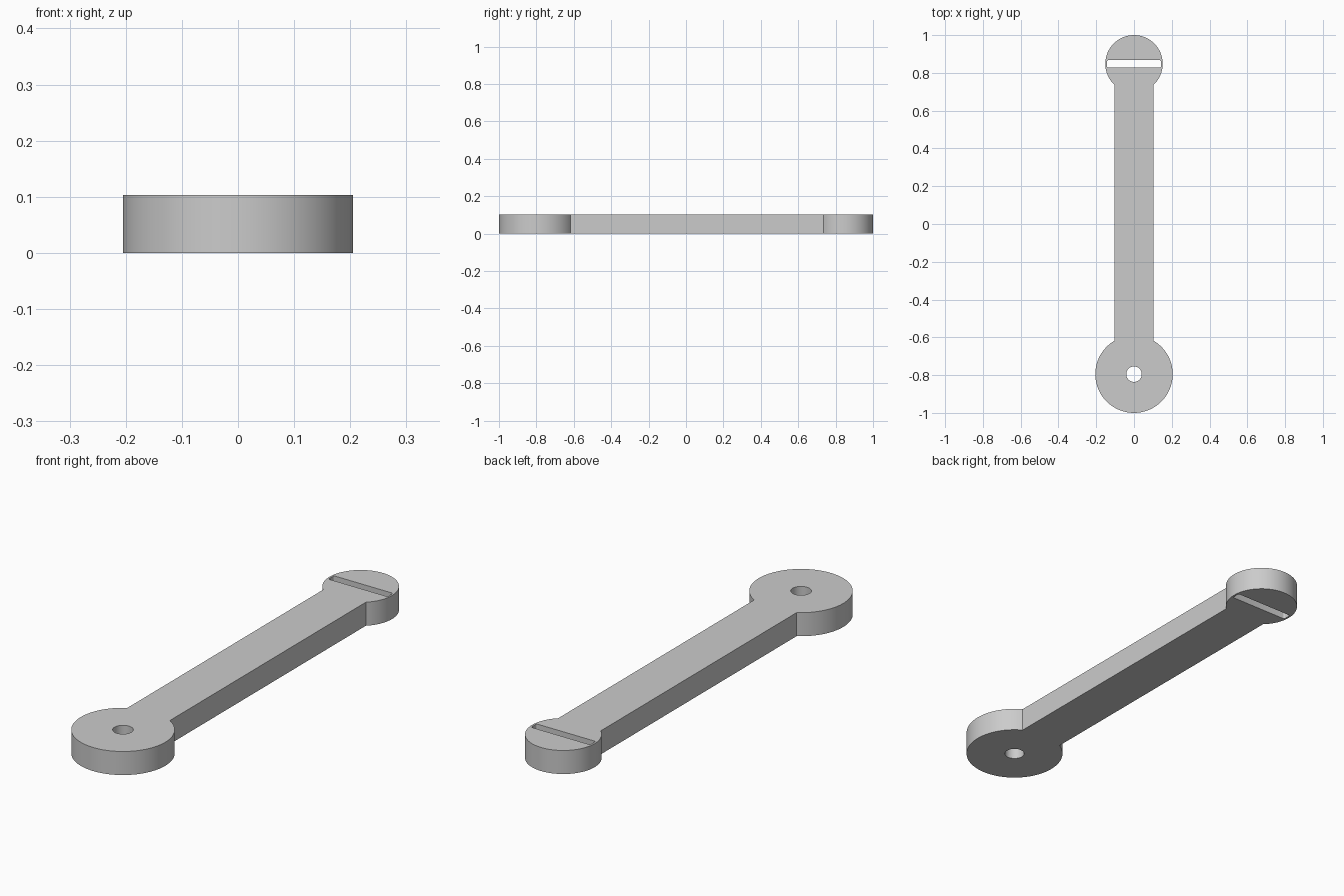
import bpy
import bmesh
from math import asin, cos, sin, pi, radians

cube = bpy.data.objects.get("Cube")
if cube:
    bpy.data.objects.remove(cube, do_unlink=True)

HEIGHT = 0.103
HALF_WIDTH = 0.103
BIG_R, BIG_Y = 0.205, -0.795
SMALL_R, SMALL_Y = 0.152, 0.848


def arc(cx, cy, r, start, end, steps):
    """Points along an arc, both ends included."""
    angles = [start + (end - start) * i / steps for i in range(steps + 1)]
    return [(cx + r * cos(a), cy + r * sin(a)) for a in angles]


def add_loop(bm, points):
    verts = [bm.verts.new((x, y, 0)) for x, y in points]
    return [bm.edges.new((v, verts[i - 1])) for i, v in enumerate(verts)]


# Outline: two round ends joined by a straight bar
big = asin(HALF_WIDTH / BIG_R)
small = asin(HALF_WIDTH / SMALL_R)
outline = arc(0, BIG_Y, BIG_R, pi / 2 + big, 2.5 * pi - big, 72)
outline += arc(0, SMALL_Y, SMALL_R, small - pi / 2, 1.5 * pi - small, 60)

# Round pivot hole
hole = arc(0, BIG_Y, 0.041, 0, 2 * pi, 40)[:-1]

# Narrow slot with slightly rounded corners
slot = []
corner = 0.007
for k, (sx, sy) in enumerate([(1, 1), (-1, 1), (-1, -1), (1, -1)]):
    slot += arc(sx * (0.143 - corner), SMALL_Y + sy * (0.019 - corner),
                corner, k * pi / 2, (k + 1) * pi / 2, 5)

# Fill the profile and extrude it to full thickness
bm = bmesh.new()
edges = []
for loop in (outline, hole, slot):
    edges += add_loop(bm, loop)
bmesh.ops.triangle_fill(bm, use_beauty=True, edges=edges, normal=(0, 0, 1))
top = bmesh.ops.extrude_face_region(bm, geom=bm.faces[:])["geom"]
bmesh.ops.translate(bm, vec=(0, 0, HEIGHT),
                    verts=[g for g in top if isinstance(g, bmesh.types.BMVert)])
bmesh.ops.recalc_face_normals(bm, faces=bm.faces[:])

mesh = bpy.data.meshes.new("link_arm")
bm.to_mesh(mesh)
bm.free()
arm = bpy.data.objects.new("link_arm", mesh)
bpy.context.collection.objects.link(arm)

# Plain grey material
color = (0.6, 0.6, 0.6, 1)
grey = bpy.data.materials.new("light_grey")
grey.use_nodes = True
grey.diffuse_color = color
grey.node_tree.nodes["Principled BSDF"].inputs["Base Color"].default_value = color
mesh.materials.append(grey)

# Smooth curved walls, sharp rims
bpy.ops.object.select_all(action="DESELECT")
arm.select_set(True)
bpy.context.view_layer.objects.active = arm
bpy.ops.object.shade_smooth_by_angle(angle=radians(30))
